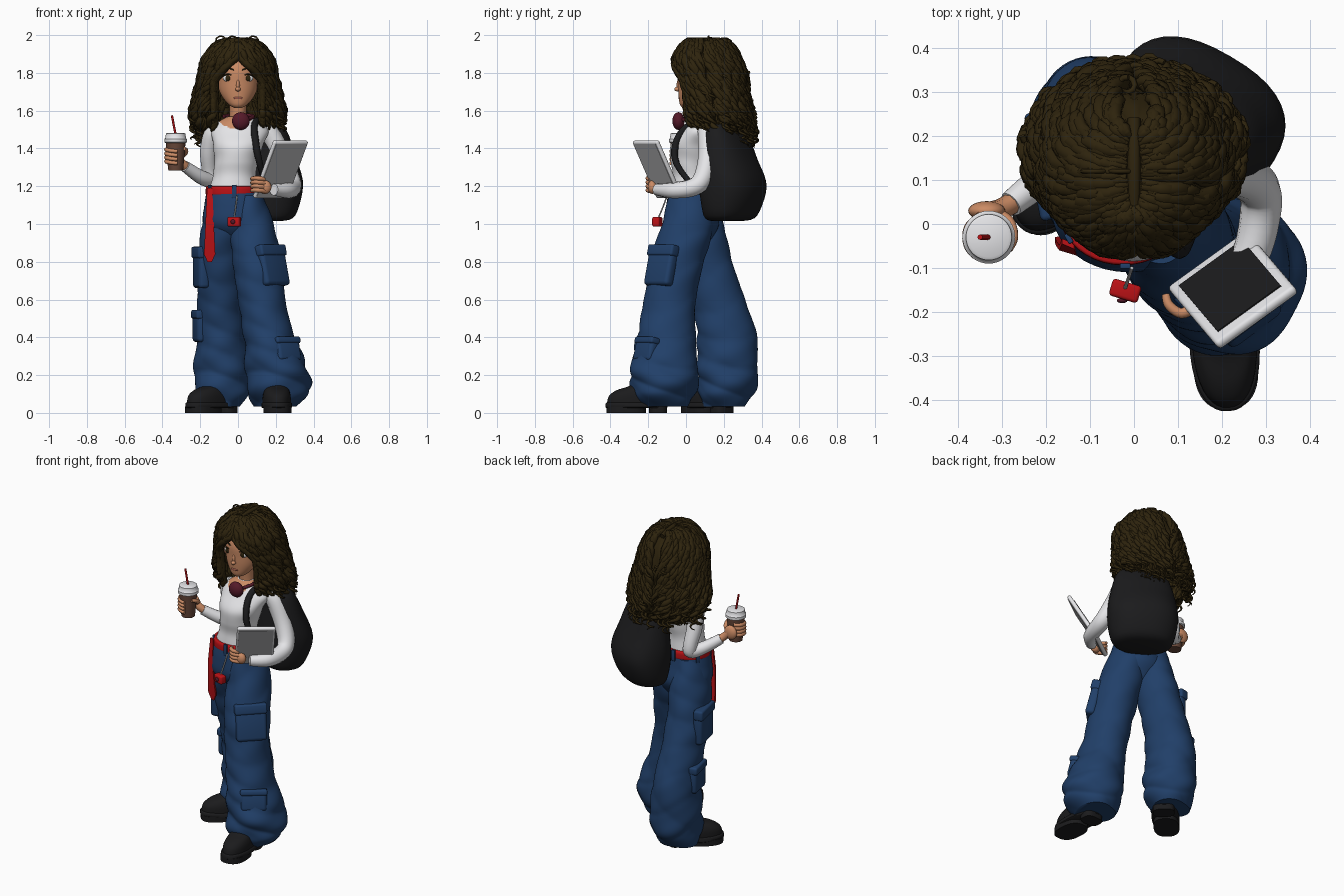
import bpy, bmesh, random
from math import sin, cos, pi, atan2, asin, radians
from mathutils import Matrix, Vector

random.seed(4)
cube = bpy.data.objects.get("Cube")
if cube:
    bpy.data.objects.remove(cube)


def material(name, *rgb):
    m = bpy.data.materials.new(name)
    m.use_nodes = True
    m.diffuse_color = (*rgb, 1)
    m.node_tree.nodes["Principled BSDF"].inputs["Base Color"].default_value = (*rgb, 1)
    return m


SKIN = material("skin", .6, .26, .13)
HAIR = material("dark brown hair", .027, .017, .004)
WHITE = material("white", .78, .78, .8)
DENIM = material("blue denim", .015, .05, .14)
BLACK = material("black", .011, .011, .012)
RED = material("red", .5, .006, .008)
MAROON = material("maroon", .09, .01, .022)
COFFEE = material("coffee brown", .14, .065, .042)
LIP = material("lip pink", .42, .13, .09)
GREY = material("light grey", .52, .52, .53)


def finish(obj, mat, angle=50):
    obj.data.materials.clear()
    obj.data.materials.append(mat)
    bpy.ops.object.select_all(action='DESELECT')
    obj.select_set(True)
    bpy.context.view_layer.objects.active = obj
    if obj.type == 'CURVE':
        bpy.ops.object.convert(target='MESH')
        obj = bpy.context.view_layer.objects.active
    bpy.ops.object.shade_smooth_by_angle(angle=radians(angle))
    return obj


def add(name, data, mat, angle=50):
    if isinstance(data, bmesh.types.BMesh):
        bmesh.ops.recalc_face_normals(data, faces=data.faces[:])
        mesh = bpy.data.meshes.new(name)
        data.to_mesh(mesh)
        data.free()
        data = mesh
    obj = bpy.data.objects.new(name, data)
    bpy.context.collection.objects.link(obj)
    return finish(obj, mat, angle)


def catmull(pts, n=5):
    out = []
    for i in range(len(pts) - 1):
        quad = [pts[max(i - 1, 0)], pts[i], pts[i + 1], pts[min(i + 2, len(pts) - 1)]]
        for k in range(n):
            t = k / n
            out.append([b + .5 * t * (c - a + t * (2*a - 5*b + 4*c - d + t * (3*(b - c) + d - a)))
                        for a, b, c, d in zip(*quad)])
    return out + [list(pts[-1])]


def grid(bm, rows, closed=True):
    rows = [[bm.verts.new(p) for p in r] for r in rows]
    n = len(rows[0])
    for a, b in zip(rows, rows[1:]):
        for j in range(n if closed else n - 1):
            k = (j + 1) % n
            bm.faces.new((a[j], a[k], b[k], b[j]))
    return rows


def loft(name, rings, mat, power=1, wrinkle=None, sides=40, n=5, place=Matrix()):
    """Horizontal rings given as x, y, z, half width, half depth."""
    rows = []
    for x, y, z, rx, ry in catmull(rings, n):
        row = []
        for j in range(sides):
            a = 2 * pi * j / sides
            c, s = cos(a), sin(a)
            w = 1 + (wrinkle(a, z) if wrinkle else 0)
            row.append(place @ Vector((x + rx * w * abs(c)**power * (1 if c > 0 else -1),
                                       y + ry * w * abs(s)**power * (1 if s > 0 else -1), z)))
        rows.append(row)
    bm = bmesh.new()
    rows = grid(bm, rows)
    bm.faces.new(rows[0])
    bm.faces.new(rows[-1])
    return add(name, bm, mat)


def tube(name, paths, mat, smooth=5, res=2):
    """Round tubes through points given as x, y, z, radius."""
    cu = bpy.data.curves.new(name, 'CURVE')
    cu.dimensions, cu.bevel_depth, cu.bevel_resolution, cu.use_fill_caps = '3D', 1, res, True
    for path in paths:
        pts = catmull(path, smooth)
        sp = cu.splines.new('POLY')
        sp.points.add(len(pts) - 1)
        for p, q in zip(sp.points, pts):
            p.co, p.radius = (*q[:3], 1), q[3]
    return add(name, cu, mat, 70)


def ball(name, loc, size, mat):
    bm = bmesh.new()
    bmesh.ops.create_uvsphere(bm, u_segments=24, v_segments=14, radius=1,
                              matrix=Matrix.Translation(loc) @ Matrix.Diagonal((*size, 1)))
    return add(name, bm, mat)


def box(name, place, size, mat, bevel=.01):
    bm = bmesh.new()
    bmesh.ops.create_cube(bm, size=1, matrix=Matrix.Diagonal((*size, 1)))
    if bevel:
        bmesh.ops.bevel(bm, geom=bm.edges[:], offset=bevel, segments=3, profile=.5, affect='EDGES')
    bm.transform(place)
    return add(name, bm, mat, 40)


def facing(loc, dx, dy):
    """Placement whose local front looks along dx, dy."""
    return Matrix.Translation(loc) @ Matrix.Rotation(atan2(dx, -dy), 4, 'Z')


# Trousers with slanting creases that deepen towards the hem
def folds(a, z):
    amp = .035 + .17 * max(0, .5 - z)
    crease = abs(sin(z * 21 + 1.5 * sin(a + z * 4))) + .6 * abs(sin(1.5 * a + z * 13)) - .95
    return amp * (crease + .35 * sin(3 * a - z * 34))


loft("left_trouser_leg", [(.055, .02, 1.15, .078, .11), (.075, .005, .98, .12, .138), (.1, -.05, .8, .128, .145),
     (.125, -.085, .6, .125, .137), (.165, -.105, .4, .135, .155), (.208, -.115, .22, .167, .178),
     (.212, -.115, .11, .16, .168), (.2, -.12, .035, .11, .13)], DENIM, wrinkle=folds, sides=60, n=12)
loft("right_trouser_leg", [(-.075, .04, 1.15, .078, .105), (-.08, .065, .98, .112, .138), (-.095, .11, .8, .118, .135),
     (-.095, .17, .6, .12, .142), (-.09, .215, .42, .13, .157), (-.085, .22, .22, .147, .158),
     (-.085, .215, .11, .14, .15), (-.1, .2, .035, .11, .11)], DENIM, wrinkle=folds, sides=60, n=12)
loft("trouser_hips", [(-.025, .03, 1.19, .138, .117), (-.018, .028, 1.1, .16, .132),
     (-.008, .035, 1, .176, .14), (0, .045, .92, .12, .09), (0, .05, .86, .05, .04)], DENIM, n=8)
for name, loc, d, w, h, tilt in [("left_thigh", (.182, -.13, .78), (.7, -.7), .18, .22, -14),
                                 ("left_shin", (.258, -.21, .335), (.6, -.8), .15, .13, -14),
                                 ("right_thigh", (-.195, .105, .77), (-.98, -.2), .18, .22, 0),
                                 ("right_shin", (-.2, .18, .46), (-.98, -.2), .15, .17, 0)]:
    place = facing(loc, *d) @ Matrix.Rotation(radians(tilt), 4, 'X')
    box(name + "_pocket", place, (w, .06, h), DENIM, .02)
    box(name + "_pocket_flap", place @ Matrix.Translation((0, -.006, h * .36)), (w * 1.05, .06, h * .28), DENIM, .012)

# Belt, loops, hanging strap and charm
loft("belt", [(-.025, .03, z, .145 + e, .123 + e) for z, e in
              ((1.15, -.006), (1.155, 0), (1.17, .001), (1.195, 0), (1.2, -.006))], RED, n=2)
for a in range(30, 390, 60):
    c, s = cos(radians(a)), sin(radians(a))
    box("belt_loop", facing((-.02 + .148 * c, .03 + .126 * s, 1.172), c, s), (.024, .012, .07), DENIM, .003)
bm = bmesh.new()
strip = [(1.19, .014, -.045), (1.05, .02, -.06), (.92, .026, -.052), (.84, .03, -.042), (.8, .012, -.038)]
grid(bm, [[(-.15 - w, y, z), (-.15 + w, y - .012, z), (-.15 + w, y, z), (-.15 - w, y + .012, z)]
          for z, w, y in strip])
bmesh.ops.holes_fill(bm, edges=bm.edges[:])
add("belt_strap", bm, RED, 30)
tube("charm_chain", [[(-.005, -.1, 1.15, .004), (-.012, -.122, 1.09, .004), (-.02, -.145, 1.035, .004)]], GREY)
box("charm_body", facing((-.02, -.152, 1.012), -.3, -1), (.068, .04, .05), RED, .008)
ball("charm_lens", (-.027, -.174, 1.012), (.012, .006, .012), MAROON)

# Chunky shoes
for side, loc, d in (("left", (.205, -.262, 0), (.06, -1)), ("right", (-.145, .11, 0), (-.7, -.7))):
    p = facing(loc, *d)
    loft(side + "_front_sole", [(0, -.055, z, .074, .105) for z in (0, .02, .035)], BLACK, .8, n=1, place=p)
    loft(side + "_heel_sole", [(0, .115, z, .062, .047) for z in (0, .02, .035)], BLACK, .7, n=1, place=p)
    loft(side + "_welt", [(0, 0, z, .08 + e, .164 + e) for z, e in
                          ((.025, -.006), (.03, 0), (.05, 0), (.056, -.006))], BLACK, .85, n=1, place=p)
    loft(side + "_shoe_upper", [(0, 0, .05, .074, .157), (0, .002, .09, .073, .148), (0, .015, .12, .066, .12),
         (0, .055, .147, .057, .085), (0, .08, .2, .048, .06)], BLACK, .9, place=p)

# White top; faces above the neckline become skin
top = loft("top", [(-.025, .03, 1.17, .135, .112), (-.02, .03, 1.25, .114, .1), (-.01, .03, 1.33, .115, .11),
           (0, .035, 1.41, .13, .118), (.01, .065, 1.49, .15, .095), (.005, .08, 1.54, .11, .072),
           (0, .085, 1.57, .05, .05)], WHITE, wrinkle=lambda a, z: .01 * sin(z * 60 + 3 * sin(a)), sides=64, n=8)
top.data.materials.append(SKIN)
for f in top.data.polygons:
    f.material_index = int(f.center.y < .08 and f.center.z > 1.505 + 6 * (f.center.x + .02)**2)
tube("sleeves", [
    [(-.1, .09, 1.5, .043), (-.135, .105, 1.47, .049), (-.155, .135, 1.38, .046), (-.15, .17, 1.28, .041),
     (-.15, .165, 1.235, .041), (-.2, .11, 1.25, .037), (-.28, .045, 1.305, .03)],
    [(.1, .1, 1.5, .045), (.17, .115, 1.475, .053), (.235, .115, 1.34, .053), (.28, .085, 1.235, .05),
     (.288, .03, 1.192, .047), (.262, -.075, 1.178, .042), (.19, -.155, 1.182, .031)]], WHITE, res=4)

# Cup with lid and straw
CX, CY = -.33, -.03
loft("cup", [(CX, CY, 1.285, .038, .038), (CX, CY, 1.3, .041, .041), (CX, CY, 1.44, .053, .053)], COFFEE, n=2)
loft("cup_lid", [(CX, CY, z, r, r) for z, r in
                 ((1.43, .055), (1.433, .06), (1.45, .06), (1.455, .054), (1.478, .052), (1.482, .045))], WHITE, n=1)
tube("straw", [[(CX, CY, 1.47, .006), (CX - .02, CY, 1.575, .006)]], RED, 1)

# Hands: palm behind the cup, fingers round its outer side, thumb inside
tube("right_fingers", [[(CX + .05 * cos(a), CY + .05 * sin(a), z - .004 * k, .0125 - .0007 * k)
                        for k, a in enumerate((1.9, 2.7, 3.5, 4.2, 4.9))]
                       for z in (1.337, 1.358, 1.379, 1.4)]
     + [[(CX + .01, CY + .055, 1.35, .016), (CX + .045, CY + .035, 1.37, .014),
         (CX + .055, CY, 1.39, .012), (CX + .045, CY - .028, 1.4, .009)]], SKIN)
ball("right_palm", (CX - .005, CY + .06, 1.353), (.042, .022, .044), SKIN)
tube("right_wrist", [[(-.265, .055, 1.295, .024), (-.3, .035, 1.325, .024), (-.325, .03, 1.35, .022)]], SKIN)
ball("left_palm", (.143, -.178, 1.195), (.034, .024, .036), SKIN)
tube("left_fingers", [[(.14, -.188, z, .013), (.108, -.203, z + .004, .012), (.08, -.185, z + .004, .011),
                       (.072, -.16, z, .009)] for z in (1.175, 1.196, 1.217, 1.238)], SKIN)

# Tablet leaning outwards, screen turned to the body
u, v = Vector((.18, .13, 0)), Vector((.11, -.13, .3))
n = u.cross(v).normalized()
place = Matrix.Translation((.225, -.15, 1.29)) @ Matrix((u.normalized(), v.normalized(), n)).transposed().to_4x4()
box("tablet", place, (u.length, v.length, .024), WHITE, .01)
box("tablet_back", place @ Matrix.Translation((0, 0, .011)), (u.length * .9, v.length * .93, .007), GREY, 0)
box("tablet_screen", place @ Matrix.Translation((0, 0, -.012)), (u.length * .8, v.length * .8, .006), BLACK, 0)

# Backpack slung on the left shoulder
bag = Matrix.Translation((.135, .235, 0)) @ Matrix.Rotation(radians(-30), 4, 'Z')
loft("backpack", [(0, -.02, 1.015, .11, .06), (0, 0, 1.045, .175, .12), (0, .015, 1.2, .206, .155),
     (0, -.01, 1.36, .185, .12), (0, -.03, 1.48, .155, .085), (0, -.035, 1.53, .115, .05)], BLACK, .85,
     lambda a, z: .008 * sin(4 * a + z * 25), place=bag)
tube("backpack_strap", [[(.12, .17, 1.5, .02), (.1, .1, 1.545, .02), (.085, 0, 1.51, .019), (.095, -.055, 1.42, .019),
                         (.115, -.05, 1.32, .017), (.15, .04, 1.2, .014), (.18, .14, 1.12, .012)]], BLACK)

# Head and face
tube("neck", [[(0, .09, 1.52, .05), (0, .085, 1.58, .044), (0, .075, 1.68, .045)]], SKIN, res=4)
loft("head", [(0, .005, 1.615, .02, .022), (0, .02, 1.635, .053, .053), (0, .05, 1.69, .093, .09),
     (0, .065, 1.75, .108, .108), (0, .075, 1.82, .11, .118), (0, .09, 1.89, .09, .1), (0, .1, 1.93, .03, .04)], SKIN)
ball("nose", (0, -.046, 1.714), (.014, .016, .012), SKIN)
ball("nose_bridge", (0, -.038, 1.735), (.01, .012, .03), SKIN)
ball("lips", (0, -.035, 1.667), (.024, .006, .007), LIP)
for s in (-1, 1):
    ball("ear", (s * .112, .045, 1.74), (.014, .022, .032), SKIN)
    ball("eye", (s * .054, -.021, 1.772), (.026, .013, .018), WHITE)
    ball("iris", (s * .052, -.03, 1.772), (.015, .007, .016), HAIR)
    tube("upper_lash", [[(s * .027, -.037, 1.784, .002), (s * .054, -.036, 1.793, .004),
                         (s * .084, -.017, 1.78, .003)]], HAIR)
    tube("eyebrow", [[(s * .022, -.041, 1.815, .003), (s * .055, -.032, 1.826, .004),
                      (s * .085, -.008, 1.812, .002)]], HAIR)

# Headphones resting on the collar
ball("ear_cup", (.015, -.04, 1.545), (.047, .032, .047), MAROON)
tube("headphone_band", [[(.04, -.02, 1.55, .01), (.08, .06, 1.57, .01), (0, .15, 1.58, .01),
                         (-.075, .08, 1.57, .01)]], MAROON)

# Curly hair: rows of height, half width, front depth, back depth; the first row is the parting
ROWS = catmull([(1.967, .008, .05, .2), (1.966, .06, .02, .22), (1.938, .12, -.015, .245), (1.87, .17, -.055, .285),
                (1.78, .19, -.05, .31), (1.68, .215, -.02, .32), (1.58, .235, -.01, .345), (1.5, .215, .03, .355),
                (1.45, .17, .12, .34)], 8)


def hair_point(side, turn, t, out):
    """Point on one side of the head, turned from the front, kept clear of the face."""
    z, rx, yf, yb = ROWS[min(int(t * (len(ROWS) - 1) + .5), len(ROWS) - 1)]
    face = .122 * min(1, max(0, (1.88 - z) / .12)) ** .75
    m = max(turn, asin(min(.9, face / rx)), .03)
    return Vector((side * (rx + out) * sin(m), (yf + yb) / 2 - ((yb - yf) / 2 + out) * cos(m),
                   z + out * max(0, 1 - 4 * t)))


# Underlying mass, open at the face and capped along the parting
bm = bmesh.new()
turns = [pi * j / 36 for j in range(37)]
columns = [(1, a) for a in turns] + [(-1, a) for a in reversed(turns[:-1])]
rows = grid(bm, [[hair_point(s, a, k / 60, -.008 + .006 * sin(a * 22 + k * .4)) for s, a in columns]
                 for k in range(61)], closed=False)
bm.faces.new(rows[0])
add("hair_mass", bm, HAIR, 70)

# Wavy locks falling from the parting
locks = [[(0, -.02 + .02 * k, 1.945 + .03 * sin(pi * (k + 1) / 16), .016) for k in range(14)]]
for i in range(330):
    side = 1 if i % 2 else -1
    turn = pi * random.random() * (.45 if i % 5 == 0 else 1)
    start, end = random.uniform(.1, .55) * (i % 3 == 0), random.uniform(.72, 1)
    ph, freq, fat = random.uniform(0, 6), random.uniform(26, 40), random.uniform(.011, .019)
    lock = []
    for k in range(30):
        s = k / 29
        t = start + (end - start) * s
        amp = .25 + .85 * t
        wave = freq * t + ph
        p = hair_point(side, turn * (.85 + .15 * s) + .08 * amp * sin(wave), t, .006 + .014 * amp * cos(wave))
        p.z += .008 * amp * sin(wave)
        lock.append((*p, fat * min(1, .35 + 4 * s, .12 + 3.5 * (1 - s))))
    locks.append(lock)
tube("hair_locks", locks, HAIR, 1, 1)

# Small loose ringlets around the outline
curls = []
for i in range(70):
    base = hair_point(random.choice((-1, 1)), random.uniform(1.1, pi), random.uniform(.4, .93), .012)
    ph = random.uniform(0, 6)
    curls.append([(base.x + .018 * cos(ph + k * .7), base.y + .018 * sin(ph + k * .7), base.z - .005 * k,
                   .007 * min(1, .3 + (14 - k) * .15)) for k in range(15)])
for x in (-.09, -.03, .08):
    curls.append([(x + .03 * cos(a), .12, 1.965 + .03 * sin(a), .005) for a in (-.3, .4, 1.1, 1.8, 2.5, 3.4)])
tube("hair_ringlets", curls, HAIR, 1, 1)
